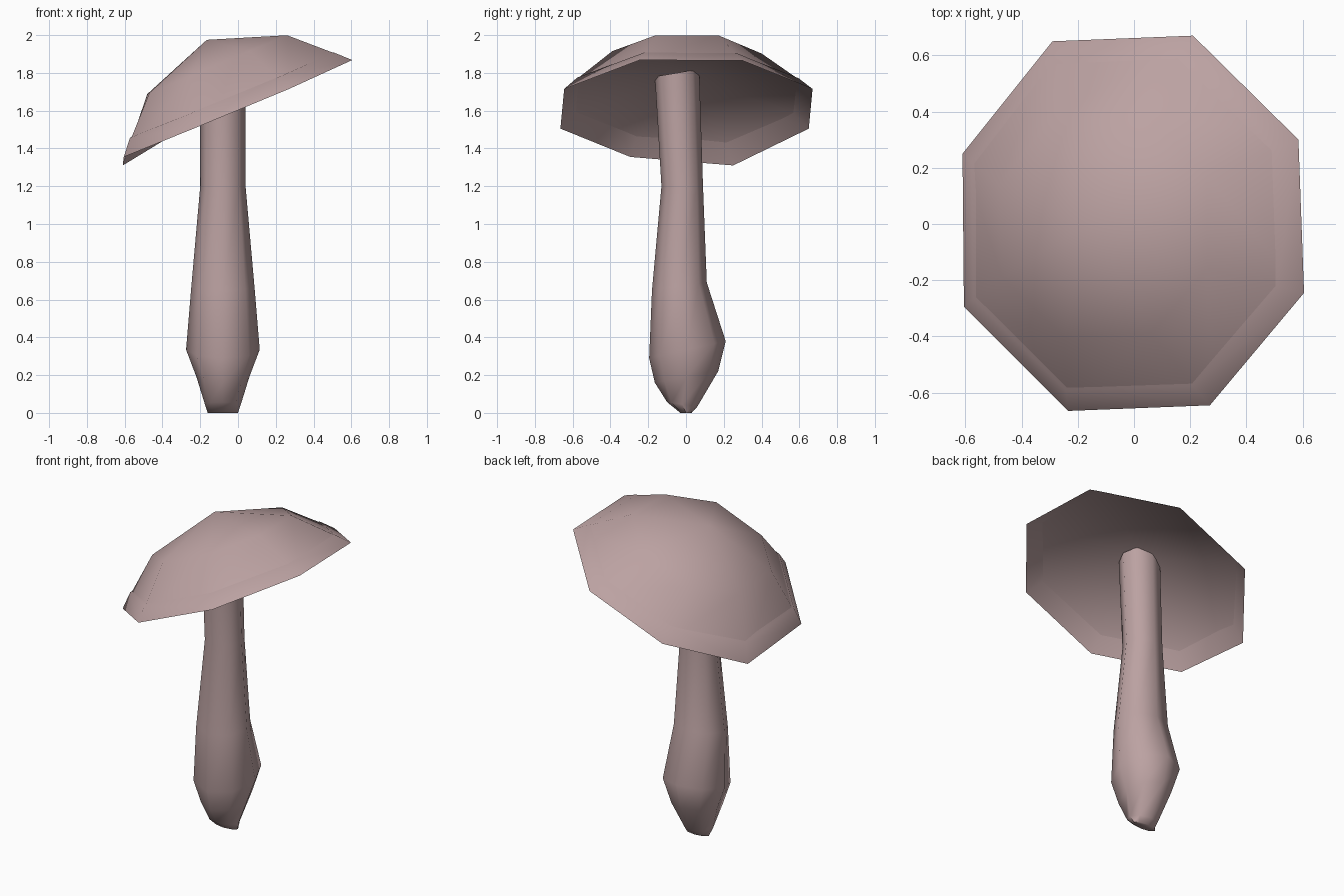
import bpy, bmesh, math
from mathutils import Vector

if "Cube" in bpy.data.objects:
    bpy.data.objects.remove(bpy.data.objects["Cube"])

mat = bpy.data.materials.new("dusty pink")
mat.diffuse_color = (0.50, 0.36, 0.36, 1)
mat.use_nodes = True
mat.node_tree.nodes["Principled BSDF"].inputs["Base Color"].default_value = mat.diffuse_color


def bridge(bm, a, b):
    n = len(a)
    for i in range(n):
        j = (i + 1) % n
        bm.faces.new((a[i], a[j], b[j], b[i]))


def fan(bm, ring, tip, flip=False):
    n = len(ring)
    for i in range(n):
        tri = (ring[i], ring[(i + 1) % n], tip)
        bm.faces.new(tri[::-1] if flip else tri)


def finish(bm, name):
    me = bpy.data.meshes.new(name)
    bm.to_mesh(me)
    bm.free()
    me.materials.append(mat)
    ob = bpy.data.objects.new(name, me)
    bpy.context.collection.objects.link(ob)
    bpy.ops.object.select_all(action='DESELECT')
    ob.select_set(True)
    bpy.context.view_layer.objects.active = ob
    bpy.ops.object.shade_smooth_by_angle(angle=math.radians(60))
    return ob


# tilted eight-sided cap: rim, shoulder ring, apex, hollow underside
rim = [(0.605, -0.245, 1.868), (0.585, 0.30, 1.865), (0.21, 0.67, 1.715),
       (-0.29, 0.65, 1.505), (-0.61, 0.25, 1.31), (-0.605, -0.295, 1.355),
       (-0.235, -0.665, 1.505), (0.27, -0.645, 1.715)]
shoulder = [(0.26, -0.16), (0.26, 0.17), (0.03, 0.40), (-0.285, 0.39),
            (-0.48, 0.14), (-0.47, -0.19), (-0.25, -0.40), (0.06, -0.39)]
rim = [Vector(p) for p in rim]
shoulder = [Vector((x, y, 1.89 + 0.42 * x)) for x, y in shoulder]
bm = bmesh.new()
r = [bm.verts.new(p) for p in rim]
s = [bm.verts.new(p) for p in shoulder]
bridge(bm, r, s)
fan(bm, s, bm.verts.new((-0.165, 0, 1.975)))
# the underside wall bulges slightly through the cap near the rim
inner = []
for p, q in zip(rim, shoulder):
    out = Vector((p.x, p.y, 0)).normalized()
    inner.append(bm.verts.new(p.lerp(q, 0.3) + out * 0.008))
bridge(bm, inner, r)
fan(bm, inner, bm.verts.new((-0.1, 0, 1.79)), flip=True)
finish(bm, "cap")

# stem: stacked rings (z, half width in x, y front, y back, tilt)
rings = [(0.0, 0.08, -0.03, 0.03, 0.0), (0.045, 0.095, -0.10, 0.06, -0.012),
         (0.19, 0.14, -0.165, 0.17, 0.03), (0.335, 0.195, -0.195, 0.21, 0.045),
         (0.67, 0.167, -0.18, 0.11, 0.02), (1.2, 0.12, -0.13, 0.09, 0.0),
         (1.80, 0.12, -0.165, 0.07, 0.02)]
bm = bmesh.new()
prev = None
for z, rx, y0, y1, tilt in rings:
    ring = []
    for k in range(8):
        a = math.tau * k / 8
        ring.append(bm.verts.new((-0.08 + rx * math.cos(a),
                                  (y0 + y1) / 2 + (y1 - y0) / 2 * math.sin(a),
                                  z + tilt * math.sin(a))))
    if prev:
        bridge(bm, prev, ring)
    else:
        bm.faces.new(ring[::-1])
    prev = ring
bm.faces.new(prev)
finish(bm, "stem")
